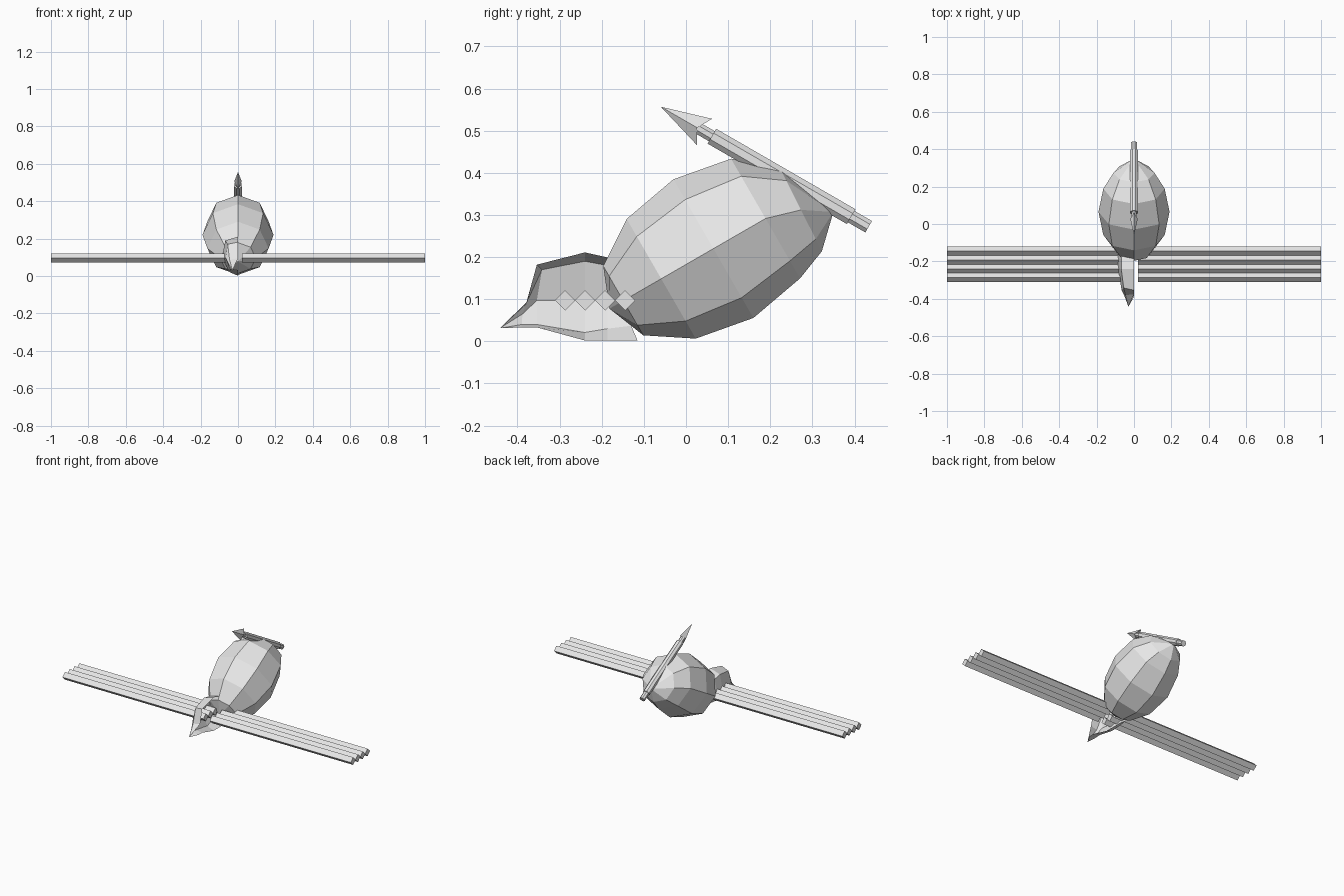
import bpy, bmesh, math
from mathutils import Vector

if "Cube" in bpy.data.objects:
    bpy.data.objects.remove(bpy.data.objects["Cube"])

grey = bpy.data.materials.new("plain_grey")
grey.diffuse_color = (0.8, 0.8, 0.8, 1)
grey.use_nodes = True
grey.node_tree.nodes["Principled BSDF"].inputs["Base Color"].default_value = grey.diffuse_color


def make(name, verts, faces):
    me = bpy.data.meshes.new(name)
    me.from_pydata([tuple(v) for v in verts], [], faces)
    bm = bmesh.new()
    bm.from_mesh(me)
    bmesh.ops.recalc_face_normals(bm, faces=bm.faces)
    bm.to_mesh(me)
    bm.free()
    me.materials.append(grey)
    ob = bpy.data.objects.new(name, me)
    bpy.context.collection.objects.link(ob)
    return ob


def loft(name, rings, start=None, end=None, closed=True):
    """Skin equal-length rings; optional pole points, otherwise flat caps."""
    n = len(rings[0])
    verts = [v for r in rings for v in r]
    span = n if closed else n - 1
    faces = [(k * n + i, k * n + (i + 1) % n, (k + 1) * n + (i + 1) % n, (k + 1) * n + i)
             for k in range(len(rings) - 1) for i in range(span)]
    for pole, base in ((start, 0), (end, (len(rings) - 1) * n)):
        if pole is not None:
            verts.append(pole)
            faces += [(base + i, base + (i + 1) % n, len(verts) - 1) for i in range(span)]
        elif closed:
            faces.append(tuple(range(base, base + n)))
    return make(name, verts, faces)


def ring(center, side, up, r, n, phase=0.0):
    return [center + r * (math.cos(a) * side + math.sin(a) * up)
            for a in (phase + 2 * math.pi * i / n for i in range(n))]


X = Vector((1, 0, 0))

# Egg-shaped body: tilted eight-sided ellipsoid, rump bent slightly downward
axis = Vector((0, math.cos(math.pi / 6), 0.5))
up = Vector((0, -0.5, math.cos(math.pi / 6)))
mid = Vector((0, 0.065, 0.22))
rings = [ring(mid + d * axis, X, up, r, 8)
         for d, r in ((-0.247, 0.095), (-0.143, 0.164), (0, 0.19), (0.143, 0.164))]
rump_up = Vector((0, -0.45, 0.893))
rings.append(ring(Vector((0, 0.273, 0.312)), X, rump_up, 0.11, 8))
loft("body", rings, start=mid - 0.285 * axis, end=Vector((0, 0.35, 0.307)))

# Head: open half shell on the left side, ending in a beak
sections = [
    [(0, -.13, .185), (-.065, -.13, .165), (-.085, -.13, .097), (-.05, -.13, .037), (0, -.115, .002)],
    [(0, -.186, .199), (-.068, -.186, .18), (-.088, -.186, .097), (-.05, -.186, .03), (0, -.186, .002)],
    [(0, -.24, .211), (-.068, -.24, .19), (-.086, -.24, .097), (-.045, -.24, .021), (0, -.24, .002)],
    [(0, -.354, .182), (-.055, -.342, .17), (-.066, -.354, .097), (-.042, -.354, .04), (0, -.354, .033)],
    [(0, -.376, .095), (-.045, -.38, .088), (-.05, -.388, .065), (-.045, -.39, .04), (0, -.39, .033)],
]
loft("head", sections, end=(-.03, -.442, .031), closed=False)

# Wings: four diamond rods on each side
for s, label in ((-1, "left"), (1, "right")):
    for i in range(4):
        c = Vector((0, -0.287 + i * 0.0475, 0.097))
        loft(f"wing_rod_{label}_{i + 1}",
             [ring(c + s * x * X, Vector((0, 1, 0)), Vector((0, 0, 1)), 0.024, 4)
              for x in (0.022, 1.0)])

# Arrow resting on the back: barbed point, thin neck, thick shaft, thin tail
tip = Vector((0, -0.06, 0.557))
u = Vector((0, math.cos(math.pi / 6), -0.5))
v = Vector((0, 0.5, math.cos(math.pi / 6)))
for name, a, b, r in (("arrow_neck", 0.095, 0.15, 0.015),
                      ("arrow_shaft", 0.14, 0.522, 0.022),
                      ("arrow_tail", 0.515, 0.57, 0.017)):
    loft(name, [ring(tip + d * u, X, v, r, 8, math.pi / 8) for d in (a, b)])
rim = [tip + 0.12 * u + 0.036 * v, tip + 0.1 * u + 0.02 * X,
       tip + 0.12 * u - 0.036 * v, tip + 0.1 * u - 0.02 * X]
loft("arrow_point", [rim], start=tip, end=tip + 0.09 * u)
